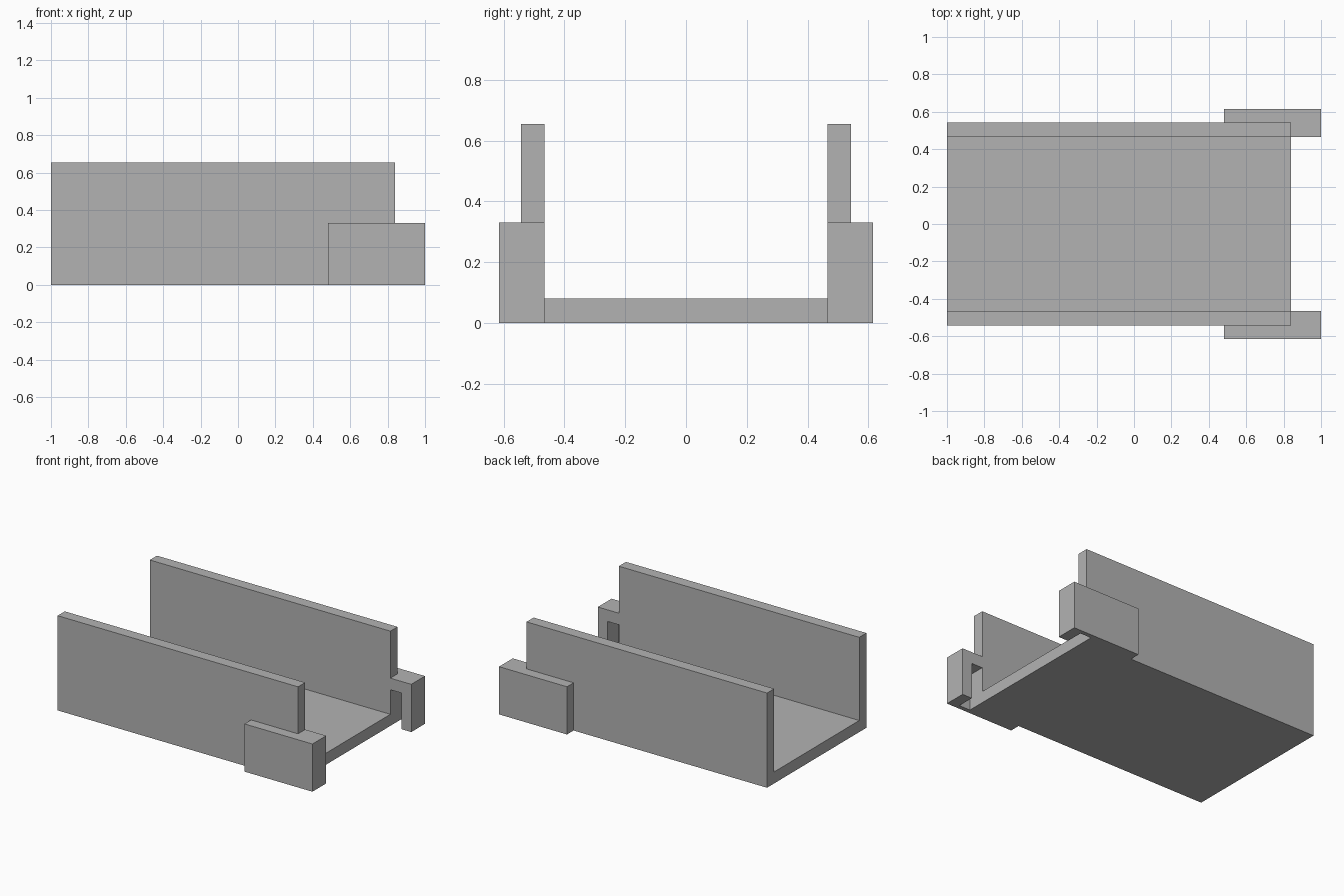
import bpy
import bmesh

cube = bpy.data.objects.get("Cube")
if cube:
    bpy.data.objects.remove(cube, do_unlink=True)

GREY = (0.45, 0.45, 0.45, 1.0)
grey = bpy.data.materials.new("plain grey")
grey.use_nodes = True
grey.diffuse_color = GREY
grey.node_tree.nodes["Principled BSDF"].inputs["Base Color"].default_value = GREY

# Main dimensions
BACK, END, TIP = -1.0, 0.84, 1.0
INNER, OUTER, CLIP_OUTER = 0.465, 0.543, 0.615
HEIGHT, FLOOR, CLIP_HEIGHT = 0.655, 0.08, 0.33


def prism(name, points, direction):
    """Closed solid made by sweeping a flat outline along a direction."""
    bm = bmesh.new()
    face = bm.faces.new([bm.verts.new(p) for p in points])
    swept = bmesh.ops.extrude_face_region(bm, geom=[face])
    verts = [g for g in swept["geom"] if isinstance(g, bmesh.types.BMVert)]
    bmesh.ops.translate(bm, verts=verts, vec=direction)
    bmesh.ops.recalc_face_normals(bm, faces=bm.faces)
    mesh = bpy.data.meshes.new(name)
    bm.to_mesh(mesh)
    bm.free()
    mesh.materials.append(grey)
    obj = bpy.data.objects.new(name, mesh)
    bpy.context.collection.objects.link(obj)
    return obj


# U-shaped channel: floor and two side walls in one profile
half = [(OUTER, 0), (OUTER, HEIGHT), (INNER, HEIGHT), (INNER, FLOOR)]
profile = half + [(-y, z) for y, z in reversed(half)]
prism("channel", [(BACK, y, z) for y, z in profile], (END - BACK, 0, 0))

# End clips hugging the walls, each with a pocket open inward and downward
for side, label in ((1, "back"), (-1, "front")):
    plan = [(0.48, OUTER), (END, OUTER), (END, INNER),
            (TIP, INNER), (TIP, CLIP_OUTER), (0.48, CLIP_OUTER)]
    clip = prism(label + "_clip", [(x, side * y, 0) for x, y in plan],
                 (0, 0, CLIP_HEIGHT))
    slot = [(END, 0.4), (0.925, 0.4), (0.925, 0.585), (END, 0.585)]
    cutter = prism("pocket_cutter", [(x, side * y, -0.1) for x, y in slot],
                   (0, 0, 0.35))
    cutter.hide_render = True
    cut = clip.modifiers.new("pocket", "BOOLEAN")
    cut.operation = "DIFFERENCE"
    cut.solver = "EXACT"
    cut.object = cutter
    bpy.context.view_layer.objects.active = clip
    bpy.ops.object.modifier_apply(modifier=cut.name)
    bpy.data.objects.remove(cutter, do_unlink=True)
